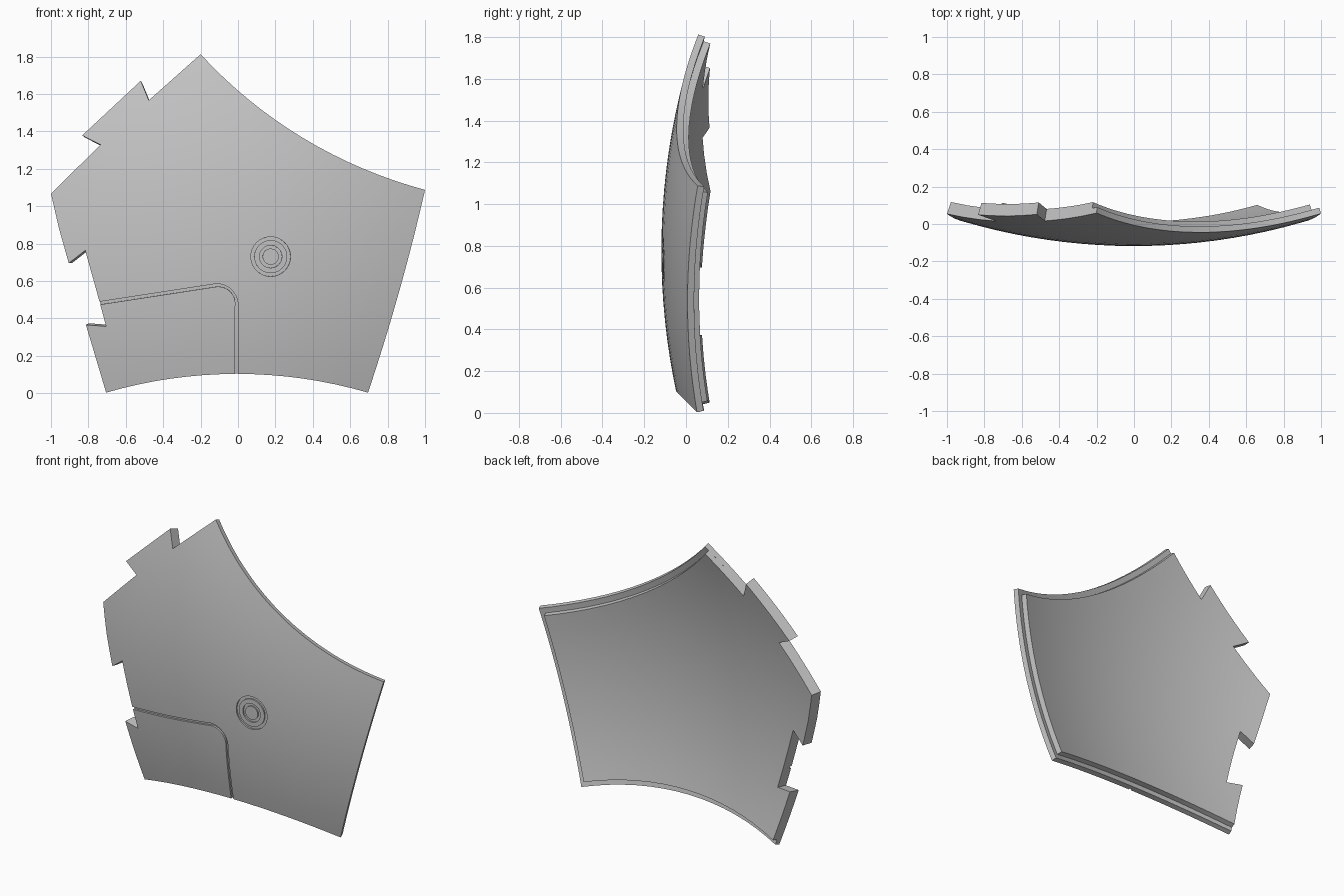
import bpy, bmesh, math
from mathutils import Vector

cube = bpy.data.objects.get("Cube")
if cube:
    bpy.data.objects.remove(cube, do_unlink=True)

RADIUS = 3.24
MID_Z = 0.775
CENTRE = Vector((0, RADIUS - 0.118, MID_Z))
STEP = 0.033      # thickness of the outer layer
FULL = 0.067      # total thickness

grey = bpy.data.materials.new("panel grey")
grey.use_nodes = True
grey.diffuse_color = (0.55, 0.55, 0.55, 1)
grey.node_tree.nodes["Principled BSDF"].inputs["Base Color"].default_value = grey.diffuse_color


def arc(a, b, sag, n=16):
    """Points of an arc from a up to, not including, b; positive sag bulges left."""
    a, b = Vector(a), Vector(b)
    chord = b - a
    left = Vector((-chord.y, chord.x)).normalized()
    half = 2 * math.atan(2 * sag / chord.length)
    rad = chord.length / 2 / math.sin(half)
    base = (a + b) / 2 + left * (sag - rad)
    out = []
    for i in range(n):
        t = half * (1 - 2 * i / n)
        out.append(base + left * rad * math.cos(t) - chord.normalized() * rad * math.sin(t))
    return out


def flat(polys):
    """Flat sheet in x and z made from polygons."""
    bm = bmesh.new()
    for poly in polys:
        bm.faces.new([bm.verts.new((p[0], 0, p[1])) for p in poly])
    bmesh.ops.remove_doubles(bm, verts=bm.verts, dist=1e-5)
    return bm


def strip(p, q, closed=False):
    n = len(p)
    return flat([(p[i], p[(i + 1) % n], q[(i + 1) % n], q[i])
                 for i in range(n if closed else n - 1)])


def shell(name, bm, r_out, r_in, grid):
    """Cut the sheet into a grid, wrap it on the sphere and thicken it radially."""
    bmesh.ops.triangulate(bm, faces=bm.faces)
    bmesh.ops.dissolve_limit(bm, angle_limit=0.01, verts=[], edges=bm.edges)
    for axis in (Vector((1, 0, 0)), Vector((0, 0, 1))):
        k = -1.0
        while k < 1.9:
            bmesh.ops.bisect_plane(bm, geom=bm.verts[:] + bm.edges[:] + bm.faces[:],
                                   dist=1e-5, plane_co=axis * k, plane_no=axis)
            k += grid
    bm.verts.index_update()
    rays = []
    for v in bm.verts:
        x, z = v.co.x, v.co.z - MID_Z
        rays.append(Vector((x, -math.sqrt(RADIUS ** 2 - x * x - z * z), z)).normalized())
    n = len(rays)
    verts = [CENTRE + d * r for r in (r_out, r_in) for d in rays]
    faces = [[v.index for v in f.verts] for f in bm.faces]
    faces += [[i + n for i in reversed(f)] for f in faces]
    for e in bm.edges:
        if len(e.link_faces) == 1:
            a, b = (v.index for v in e.verts)
            faces.append([a, b, b + n, a + n])
    bm.free()
    mesh = bpy.data.meshes.new(name)
    mesh.from_pydata(verts, [], faces)
    solid = bmesh.new()
    solid.from_mesh(mesh)
    bmesh.ops.recalc_face_normals(solid, faces=solid.faces)
    solid.to_mesh(mesh)
    solid.free()
    mesh.materials.append(grey)
    obj = bpy.data.objects.new(name, mesh)
    bpy.context.scene.collection.objects.link(obj)
    return obj


def activate(obj):
    bpy.ops.object.select_all(action='DESELECT')
    obj.select_set(True)
    bpy.context.view_layer.objects.active = obj


# Notched left side, shared by both layers
tabs = [(-0.813, 0.365), (-0.705, 0.357), (-0.76, 0.56), (-0.817, 0.763), (-0.905, 0.695),
        (-0.957, 0.88), (-1, 1.067), (-0.735, 1.328), (-0.833, 1.378), (-0.52, 1.67),
        (-0.477, 1.566)]


def outline(top, right, low_right, low_left):
    return (arc(top, right, -0.1) + arc(right, low_right, 0.014)
            + arc(low_right, low_left, -0.1) + [low_left] + tabs)


# Outer layer and the stepped-in inner layer
outer = shell("outer_panel", flat([outline((-0.2, 1.812), (1, 1.087), (0.695, 0.003), (-0.705, 0.003))]),
              RADIUS, RADIUS - STEP, 0.09)
inner = shell("inner_liner", flat([outline((-0.224, 1.79), (0.96, 1.062), (0.673, 0.042), (-0.715, 0.034))]),
              RADIUS - STEP, RADIUS - FULL, 0.09)


# Seam around the lower corner section
def seam_side(start, bend, turn, end):
    return [Vector(start)] + arc(bend, turn, 0.036, 10) + [Vector(turn), Vector(end)]


seam = strip(seam_side((-0.8, 0.48), (-0.115, 0.585), (0, 0.465), (0, 0.05)),
             seam_side((-0.8, 0.464), (-0.115, 0.569), (-0.015, 0.462), (-0.015, 0.05)))
cutters = [shell("seam_cutter", seam, RADIUS + 0.02, RADIUS - 0.012, 0.077)]


# Two concentric round grooves
def circle(r, n=40):
    return [(0.175 + r * math.cos(math.tau * i / n), 0.73 + r * math.sin(math.tau * i / n))
            for i in range(n)]


for big, small in ((0.106, 0.088), (0.06, 0.043)):
    cutters.append(shell("ring_cutter", strip(circle(big), circle(small), True),
                         RADIUS + 0.02, RADIUS - 0.01, 0.077))

activate(outer)
for cutter in cutters:
    cutter.hide_render = True
    mod = outer.modifiers.new("groove", 'BOOLEAN')
    mod.operation = 'DIFFERENCE'
    mod.solver = 'EXACT'
    mod.object = cutter
    bpy.ops.object.modifier_apply(modifier=mod.name)
    bpy.data.objects.remove(cutter, do_unlink=True)

for obj in (outer, inner):
    activate(obj)
    bpy.ops.object.shade_smooth_by_angle(angle=math.radians(25))
